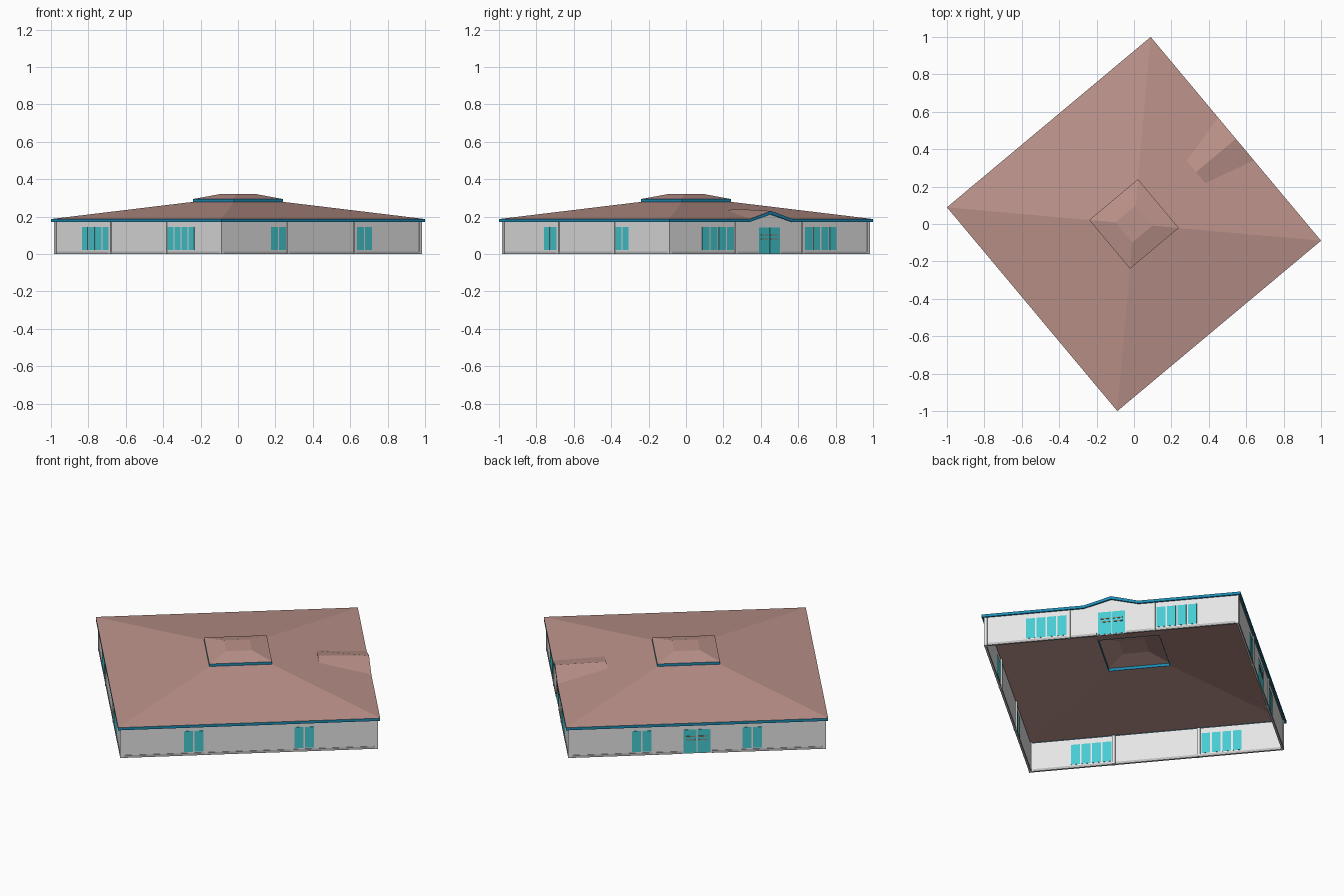
import bpy, bmesh, math

if "Cube" in bpy.data.objects:
    bpy.data.objects.remove(bpy.data.objects["Cube"])

ANG = math.radians(39.9)      # the square plan is turned on the ground
EAVE, CUP, TOP = 0.71, 0.17, 0.07
WALL = 0.695
Z_EAVE, Z_CUP = 0.187, 0.279


def material(name, color):
    m = bpy.data.materials.new(name)
    m.diffuse_color = (*color, 1)
    m.use_nodes = True
    m.node_tree.nodes["Principled BSDF"].inputs["Base Color"].default_value = m.diffuse_color
    return m


WHITE = material("wall white", (0.78, 0.78, 0.78))
GREY = material("base grey", (0.5, 0.5, 0.5))
TEAL = material("glass teal", (0.06, 0.6, 0.64))
BLUE = material("fascia blue", (0.012, 0.26, 0.45))
ROSE = material("roof rose", (0.5, 0.29, 0.255))
BROWN = material("handle brown", (0.3, 0.24, 0.2))


def to_world(n, u, z, side):
    """n = outward distance, u = along the wall, side = quarter turn."""
    a = ANG + side * math.pi / 2
    return (n * math.cos(a) - u * math.sin(a), n * math.sin(a) + u * math.cos(a), z)


def finish(bm, name, mat):
    bmesh.ops.remove_doubles(bm, verts=bm.verts, dist=1e-5)
    bmesh.ops.recalc_face_normals(bm, faces=bm.faces)
    mesh = bpy.data.meshes.new(name)
    bm.to_mesh(mesh)
    bm.free()
    mesh.materials.append(mat)
    bpy.context.collection.objects.link(bpy.data.objects.new(name, mesh))


def prisms(name, outlines, n0, n1, side, mat):
    """Extrude (u, z) outlines from n0 to n1 on one side of the building."""
    bm = bmesh.new()
    for pts in outlines:
        inner = [bm.verts.new(to_world(n0, u, z, side)) for u, z in pts]
        outer = [bm.verts.new(to_world(n1, u, z, side)) for u, z in pts]
        bm.faces.new(inner)
        bm.faces.new(outer)
        for i in range(len(pts)):
            j = (i + 1) % len(pts)
            bm.faces.new((inner[i], inner[j], outer[j], outer[i]))
    bmesh.ops.recalc_face_normals(bm, faces=bm.faces)
    mesh_mat = mat
    mesh = bpy.data.meshes.new(name)
    bm.to_mesh(mesh)
    bm.free()
    mesh.materials.append(mesh_mat)
    bpy.context.collection.objects.link(bpy.data.objects.new(name, mesh))


def rect(u0, u1, z0, z1):
    return [(u0, z0), (u1, z0), (u1, z1), (u0, z1)]


def panes(u0, u1, z0, z1, count, gap=0.009):
    """Row of glass panes with gaps left as mullions."""
    w = (u1 - u0 + gap) / count
    return [rect(u0 + i * w, u0 + (i + 1) * w - gap, z0, z1) for i in range(count)]


SIDES = ["entrance", "rear", "left", "right"]
for k, label in enumerate(SIDES):
    gable = k == 0
    has_door = k < 2
    wide = k in (0, 2)

    # wall, with a peak under the entrance gable
    peak = [(0.15, 0.178), (0, 0.22), (-0.15, 0.178)] if gable else []
    wall = [(-WALL, 0), (WALL, 0), (WALL, 0.178)] + peak + [(-WALL, 0.178)]
    prisms(f"{label}_wall", [wall], WALL - 0.006, WALL, k, WHITE)

    # blue eave board following the roof edge
    top = [(0.15, Z_EAVE), (0, 0.23), (-0.15, Z_EAVE)] if gable else []
    low = [(-0.15, 0.171), (0, 0.212), (0.15, 0.171)] if gable else []
    board = [(-EAVE, 0.171)] + low + [(EAVE, 0.171), (EAVE, Z_EAVE)] + top + [(-EAVE, Z_EAVE)]
    prisms(f"{label}_fascia", [board], EAVE - 0.009, EAVE, k, BLUE)

    # pilasters and corner post
    prisms(f"{label}_pilasters", [rect(s * 0.233 - 0.008, s * 0.233 + 0.008, 0, 0.178)
                                  for s in (-1, 1)], WALL - 0.014, WALL + 0.005, k, WHITE)
    prisms(f"{label}_corner_post", [rect(WALL - 0.014, WALL + 0.004, 0, 0.18)],
           WALL - 0.014, WALL + 0.004, k, WHITE)

    # base trim, broken at the door
    spans = [(-0.68, -0.08), (0.08, 0.68)] if has_door else [(-0.68, 0.68)]
    prisms(f"{label}_base_trim", [rect(a, b, 0, 0.014) for a, b in spans],
           WALL - 0.008, WALL + 0.003, k, GREY)

    # windows beside the pilasters
    far, count = (0.468, 4) if wide else (0.352, 2)
    glass = panes(-far, -0.247, 0.021, 0.144, count) + panes(0.247, far, 0.021, 0.144, count)
    prisms(f"{label}_windows", glass, WALL - 0.0075, WALL + 0.0015, k, TEAL)

    # double door with push bars
    if has_door:
        prisms(f"{label}_doors", panes(-0.074, 0.074, 0.004, 0.142, 2, 0.004),
               WALL - 0.0075, WALL + 0.0015, k, TEAL)
        bars = [rect(a, a + 0.052, z, z + 0.006) for a in (-0.06, 0.008) for z in (0.078, 0.098)]
        prisms(f"{label}_door_bars", bars, WALL, WALL + 0.004, k, BROWN)

    # raised lantern board
    prisms(f"{label}_lantern_fascia", [rect(-CUP, CUP, Z_CUP - 0.001, 0.294)],
           CUP - 0.003, CUP, k, BLUE)

# main roof: four slopes, the entrance slope notched for the gable
bm = bmesh.new()


def face(points, side):
    bm.faces.new([bm.verts.new(to_world(n, u, z, side)) for n, u, z in points])


IN, HALF = 0.433, 0.078
z_in = Z_EAVE + (Z_CUP - Z_EAVE) * (EAVE - IN) / (EAVE - CUP)
notch = [(EAVE, -0.15, Z_EAVE), (IN, -HALF, z_in), (IN, HALF, z_in), (EAVE, 0.15, Z_EAVE)]
for k in range(4):
    face([(EAVE, -EAVE, Z_EAVE)] + (notch if k == 0 else [])
         + [(EAVE, EAVE, Z_EAVE), (CUP, CUP, Z_CUP), (CUP, -CUP, Z_CUP)], k)
# entrance gable slopes and small closing triangle
ridge_out, ridge_in = (EAVE, 0, 0.23), (IN, 0, z_in + 0.006)
face([notch[0], ridge_out, ridge_in, notch[1]], 0)
face([ridge_out, notch[3], notch[2], ridge_in], 0)
face([notch[1], ridge_in, notch[2]], 0)
finish(bm, "main_roof", ROSE)

# lantern roof with a flat top
bm = bmesh.new()
for k in range(4):
    face([(CUP, -CUP, 0.294), (CUP, CUP, 0.294), (TOP, TOP, 0.32), (TOP, -TOP, 0.32)], k)
bm.faces.new([bm.verts.new(to_world(TOP, TOP, 0.32, k)) for k in range(4)])
finish(bm, "lantern_roof", ROSE)

# make the open roof shells face upward
for name in ("main_roof", "lantern_roof"):
    mesh = bpy.data.objects[name].data
    if sum(p.normal.z * p.area for p in mesh.polygons) < 0:
        mesh.flip_normals()
